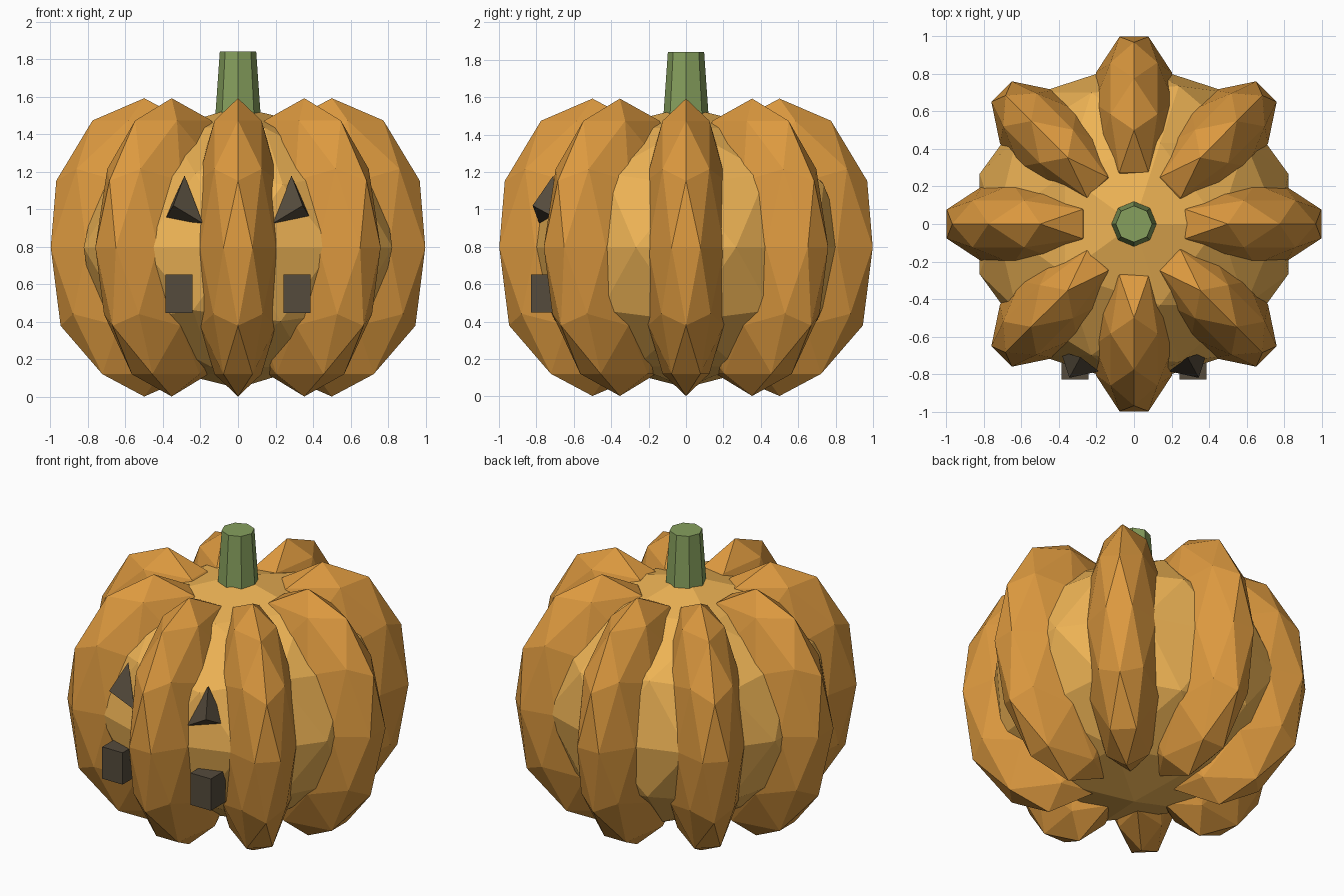
import bpy, bmesh, math

if "Cube" in bpy.data.objects:
    bpy.data.objects.remove(bpy.data.objects["Cube"])

def material(name, rgb):
    m = bpy.data.materials.new(name)
    m.diffuse_color = (*rgb, 1)
    m.use_nodes = True
    m.node_tree.nodes["Principled BSDF"].inputs["Base Color"].default_value = m.diffuse_color
    return m

RIB = material("orange", (0.72, 0.32, 0.05))
CORE = material("light_orange", (0.85, 0.45, 0.09))
STEM = material("green", (0.24, 0.35, 0.11))
DARK = material("dark_brown", (0.09, 0.07, 0.045))

def finish(name, mat):
    o = bpy.context.object
    o.name = name
    o.data.materials.append(mat)
    return o

def ball(name, loc, scale, angle, mat):
    bpy.ops.mesh.primitive_ico_sphere_add(subdivisions=2, radius=1, location=loc,
                                          rotation=(0, 0, angle))
    o = finish(name, mat)
    o.scale = scale
    return o

# Inner body
ball("pumpkin_core", (0, 0, 0.797), (0.865, 0.865, 0.75), 0, CORE)

# Eight ribs around the body
for i in range(8):
    a = i * math.pi / 4
    ball(f"rib_{i + 1}", (0.5 * math.cos(a), 0.5 * math.sin(a), 0.797),
         (0.524, 0.25, 0.795), a, RIB)

# Tapered stem
bpy.ops.mesh.primitive_cone_add(vertices=8, radius1=0.125, radius2=0.097, depth=0.4,
                                location=(0, 0, 1.64))
finish("stem", STEM)

# Face: mirrored pyramid eyes and block mouth pieces
for side, s in (("left", -1), ("right", 1)):
    bm = bmesh.new()
    pts = [(0.285, -0.71, 1.18), (0.345, -0.82, 1.02), (0.39, -0.68, 0.945), (0.187, -0.785, 0.925)]
    bmesh.ops.convex_hull(bm, input=[bm.verts.new((s * x, y, z)) for x, y, z in pts])
    bmesh.ops.recalc_face_normals(bm, faces=bm.faces)
    me = bpy.data.meshes.new(f"eye_{side}")
    bm.to_mesh(me)
    bm.free()
    eye = bpy.data.objects.new(f"eye_{side}", me)
    me.materials.append(DARK)
    bpy.context.collection.objects.link(eye)

    bpy.ops.mesh.primitive_cube_add(size=1, location=(s * 0.315, -0.755, 0.55))
    finish(f"mouth_block_{side}", DARK).scale = (0.145, 0.15, 0.205)
